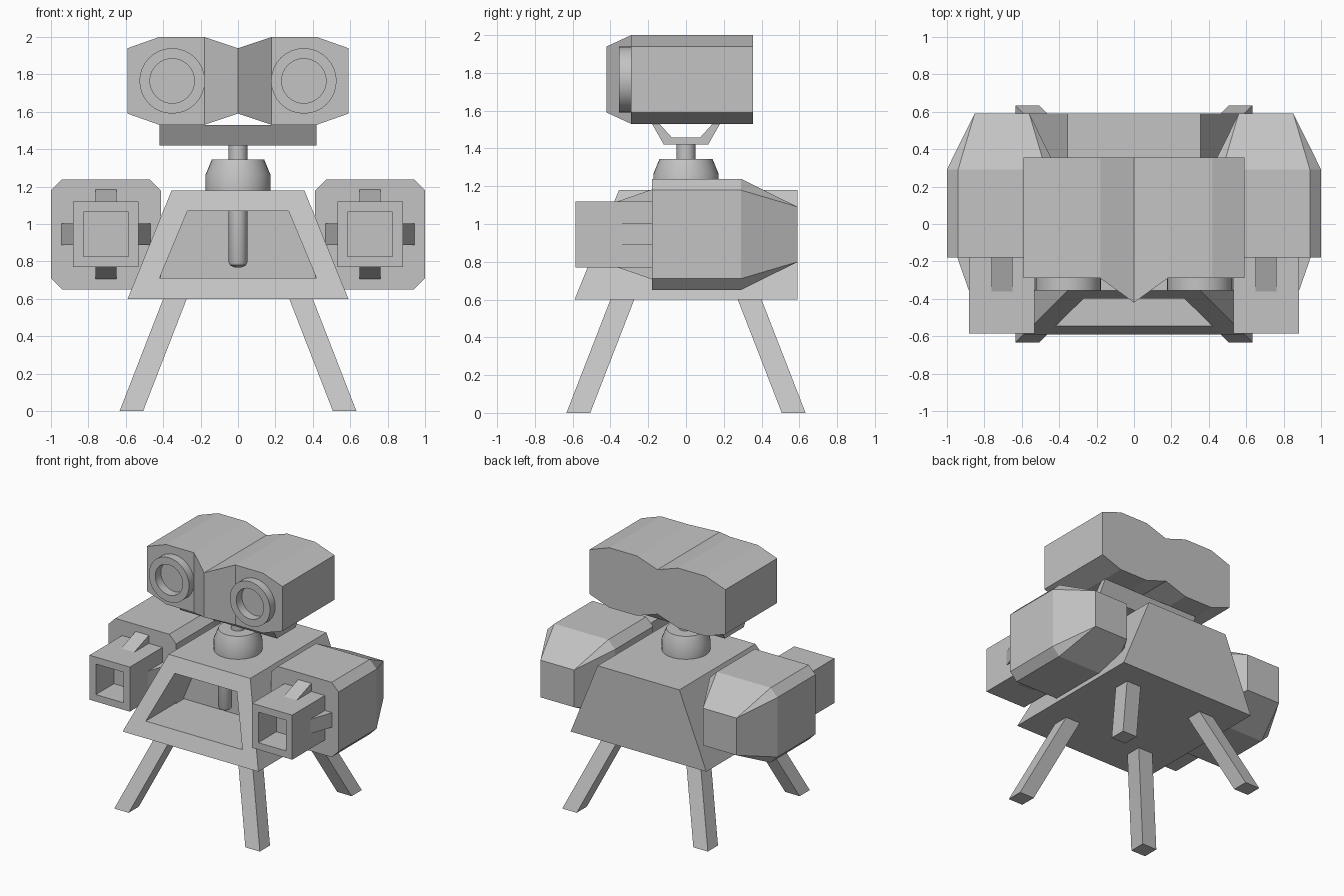
import bpy
import bmesh
from math import cos, sin, pi

cube = bpy.data.objects.get("Cube")
if cube:
    bpy.data.objects.remove(cube, do_unlink=True)

# Single plain grey for every part
GREY = (0.55, 0.55, 0.55, 1.0)
grey = bpy.data.materials.new("grey_metal")
grey.use_nodes = True
grey.diffuse_color = GREY
for node in grey.node_tree.nodes:
    if node.type == 'BSDF_PRINCIPLED':
        node.inputs["Base Color"].default_value = GREY


def loft(name, rings, smooth=False):
    """Skin a series of equal-length rings and cap both ends."""
    bm = bmesh.new()
    loops = [[bm.verts.new(p) for p in ring] for ring in rings]
    count = len(loops[0])
    for a, b in zip(loops, loops[1:]):
        for i in range(count):
            j = (i + 1) % count
            bm.faces.new((a[i], a[j], b[j], b[i]))
    bm.faces.new(loops[0])
    bm.faces.new(loops[-1])
    bmesh.ops.remove_doubles(bm, verts=bm.verts, dist=0.0005)
    bmesh.ops.recalc_face_normals(bm, faces=bm.faces)
    mesh = bpy.data.meshes.new(name)
    bm.to_mesh(mesh)
    bm.free()
    obj = bpy.data.objects.new(name, mesh)
    bpy.context.collection.objects.link(obj)
    mesh.materials.append(grey)
    if smooth:
        select(obj)
        bpy.ops.object.shade_smooth_by_angle(angle=pi / 6)
    return obj


def select(obj):
    bpy.ops.object.select_all(action='DESELECT')
    obj.select_set(True)
    bpy.context.view_layer.objects.active = obj


def rect_xy(x, y, z, h):
    return [(x - h, y - h, z), (x + h, y - h, z), (x + h, y + h, z), (x - h, y + h, z)]


def octagon(x, y, z, h, c):
    """Chamfered square facing the y axis."""
    pts = [(h, h - c), (h - c, h), (c - h, h), (-h, h - c),
           (-h, c - h), (c - h, -h), (h - c, -h), (h, c - h)]
    return [(x + u, y, z + v) for u, v in pts]


def square_xz(x, y, z, h):
    return [(x + u * h, y, z + v * h) for u, v in ((-1, -1), (1, -1), (1, 1), (-1, 1))]


def circle(r, t, axis, cx=0, c2=0, n=32):
    pts = []
    for i in range(n):
        u, v = r * cos(2 * pi * i / n), r * sin(2 * pi * i / n)
        pts.append((cx + u, c2 + v, t) if axis == 'Z' else (cx + u, t, c2 + v))
    return pts


# Body: tapered housing with a recessed front bay
def trapezoid(low, high, z0, z1, y0, y1):
    return [(-low, y0, z0), (low, y0, z0), (high, y1, z1), (-high, y1, z1)]


def slope(z):
    return -0.59 + (z - 0.6) * 0.405


loft("body", [
    trapezoid(0.59, 0.355, 0.6, 1.18, 0.59, 0.59),
    trapezoid(0.59, 0.355, 0.6, 1.18, slope(0.6), slope(1.18)),
    trapezoid(0.42, 0.27, 0.71, 1.07, slope(0.71), slope(1.07)),
    trapezoid(0.42, 0.27, 0.71, 1.07, -0.08, -0.08)])

# Rounded rod hanging inside the bay
loft("bay_rod", [circle(r, z, 'Z', 0, -0.16) for r, z in
                 ((0.05, 1.1), (0.05, 0.795), (0.043, 0.78), (0.025, 0.77), (0.01, 0.767))],
     smooth=True)

# Four splayed legs
for sx, side in ((-1, "right"), (1, "left")):
    for sy, end in ((-1, "front"), (1, "back")):
        loft(f"{end}_{side}_leg", [rect_xy(sx * 0.57, sy * 0.57, 0, 0.063),
                                   rect_xy(sx * 0.335, sy * 0.335, 0.605, 0.063)])

# Neck: swivel base and post
loft("swivel_base", [circle(r, z, 'Z') for r, z in
                     ((0.173, 1.18), (0.173, 1.265), (0.14, 1.345))], smooth=True)
loft("neck_post", [circle(0.05, z, 'Z') for z in (1.34, 1.43)], smooth=True)

# Cradle: shallow channel under the head
channel = [(-0.117, 1.42), (0.117, 1.42), (0.18, 1.53), (0.14, 1.53),
           (0.075, 1.458), (-0.075, 1.458), (-0.14, 1.53), (-0.18, 1.53)]
loft("head_cradle", [[(x, y, z) for y, z in channel] for x in (-0.42, 0.42)])

# Head: twin housing lofted sideways, with a pointed middle
half = [(0.59, -0.29, 0.175), (0.42, -0.29, 0.235), (0.18, -0.29, 0.235)]
stations = [(-x, y, h) for x, y, h in half] + [(0, -0.42, 0.175)] + half[::-1]
head = loft("head", [[(x, y, 1.765 - h), (x, 0.355, 1.765 - h),
                      (x, 0.355, 1.765 + h), (x, y, 1.765 + h)] for x, y, h in stations])

# Eye sockets are bored into the head and ringed by lens tubes
for sx, side in ((-1, "right"), (1, "left")):
    x = sx * 0.352
    bore = loft("bore", [circle(0.12, y, 'Y', x, 1.765) for y in (-0.5, 0.05)])
    bore.hide_render = True
    cut = head.modifiers.new("bore", 'BOOLEAN')
    cut.operation = 'DIFFERENCE'
    cut.solver = 'EXACT'
    cut.object = bore
    select(head)
    bpy.ops.object.modifier_apply(modifier=cut.name)
    bpy.data.objects.remove(bore, do_unlink=True)
    loft(f"{side}_lens_tube", [circle(r, y, 'Y', x, 1.765) for r, y in
                               ((0.175, -0.285), (0.175, -0.355), (0.119, -0.355), (0.119, 0.04))],
         smooth=True)

# Side pods with square barrels and four wedge fins each
for sx, side in ((-1, "right"), (1, "left")):
    x, z = sx * 0.706, 0.945
    loft(f"{side}_pod", [octagon(x, -0.18, z, 0.294, 0.06),
                         octagon(x, 0.292, z, 0.294, 0.06),
                         octagon(x, 0.59, z, 0.146, 0)])
    loft(f"{side}_barrel", [square_xz(x, y, z, h) for y, h in
                            ((-0.17, 0.175), (-0.585, 0.175), (-0.585, 0.12), (-0.36, 0.12))])
    for k, place in enumerate(("outer", "top", "inner", "bottom")):
        c, s = cos(k * pi / 2), sin(k * pi / 2)
        wedge = ((0.17, -0.375), (0.24, -0.175), (0.17, -0.175))
        loft(f"{side}_{place}_fin",
             [[(x + sx * (c * r - s * w), y, z + s * r + c * w) for r, y in wedge]
              for w in (-0.057, 0.057)])
